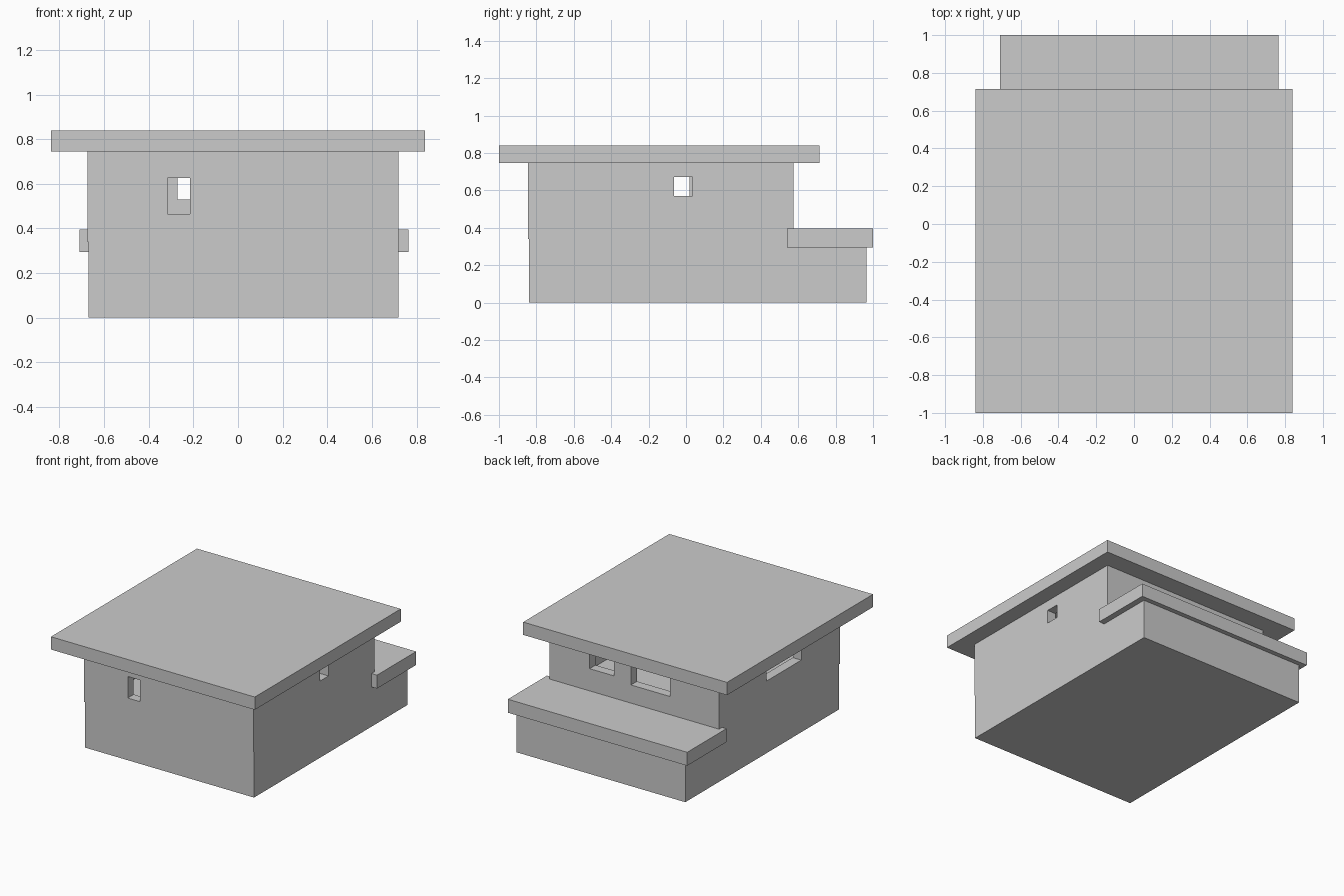
import bpy

if "Cube" in bpy.data.objects:
    bpy.data.objects.remove(bpy.data.objects["Cube"])


def box(name, x, y, z):
    """Axis-aligned block from (min, max) ranges."""
    bpy.ops.mesh.primitive_cube_add(size=1, location=[sum(r) / 2 for r in (x, y, z)])
    ob = bpy.context.object
    ob.name = name
    ob.scale = [r[1] - r[0] for r in (x, y, z)]
    bpy.ops.object.transform_apply(location=False, rotation=False, scale=True)
    return ob


def cut(target, name, x, y, z):
    """Subtract a hidden block from the target."""
    cutter = box(name, x, y, z)
    cutter.hide_render = True
    cutter.hide_viewport = True
    mod = target.modifiers.new(name, 'BOOLEAN')
    mod.operation = 'DIFFERENCE'
    mod.solver = 'EXACT'
    mod.object = cutter


X0, X1, Y0, Y1 = -0.675, 0.72, -0.845, 0.575
T = 0.07       # wall thickness
E = 0.03       # cutter overshoot

# Ground storey, reaching further back than the upper one
box("lower_storey", (-0.67, 0.72), (-0.84, 0.965), (0, 0.34))

# Upper storey: a hollow ring of walls
walls = box("upper_walls", (X0, X1), (Y0, Y1), (0.34, 0.745))
cut(walls, "room_cutter", (X0 + T, X1 - T), (Y0 + T, Y1 - T), (0.3, 0.8))

# Window openings
front, back = (Y0 - E, Y0 + T + E), (Y1 - T - E, Y1 + E)
left, right = (X0 - E, X0 + T + E), (X1 - T - E, X1 + E)
cut(walls, "front_window_cutter", (-0.315, -0.215), front, (0.465, 0.625))
cut(walls, "right_window_cutter", right, (-0.065, 0.035), (0.57, 0.67))
cut(walls, "left_window_cutter", left, (-0.39, 0.02), (0.54, 0.67))
cut(walls, "back_window_small_cutter", (0.19, 0.39), back, (0.56, 0.67))
cut(walls, "back_window_wide_cutter", (-0.27, 0.05), back, (0.53, 0.67))

# Flat overhanging roof slabs
box("main_roof", (-0.838, 0.838), (-1.0, 0.715), (0.745, 0.84))
box("rear_roof", (-0.71, 0.765), (0.54, 1.0), (0.295, 0.395))
